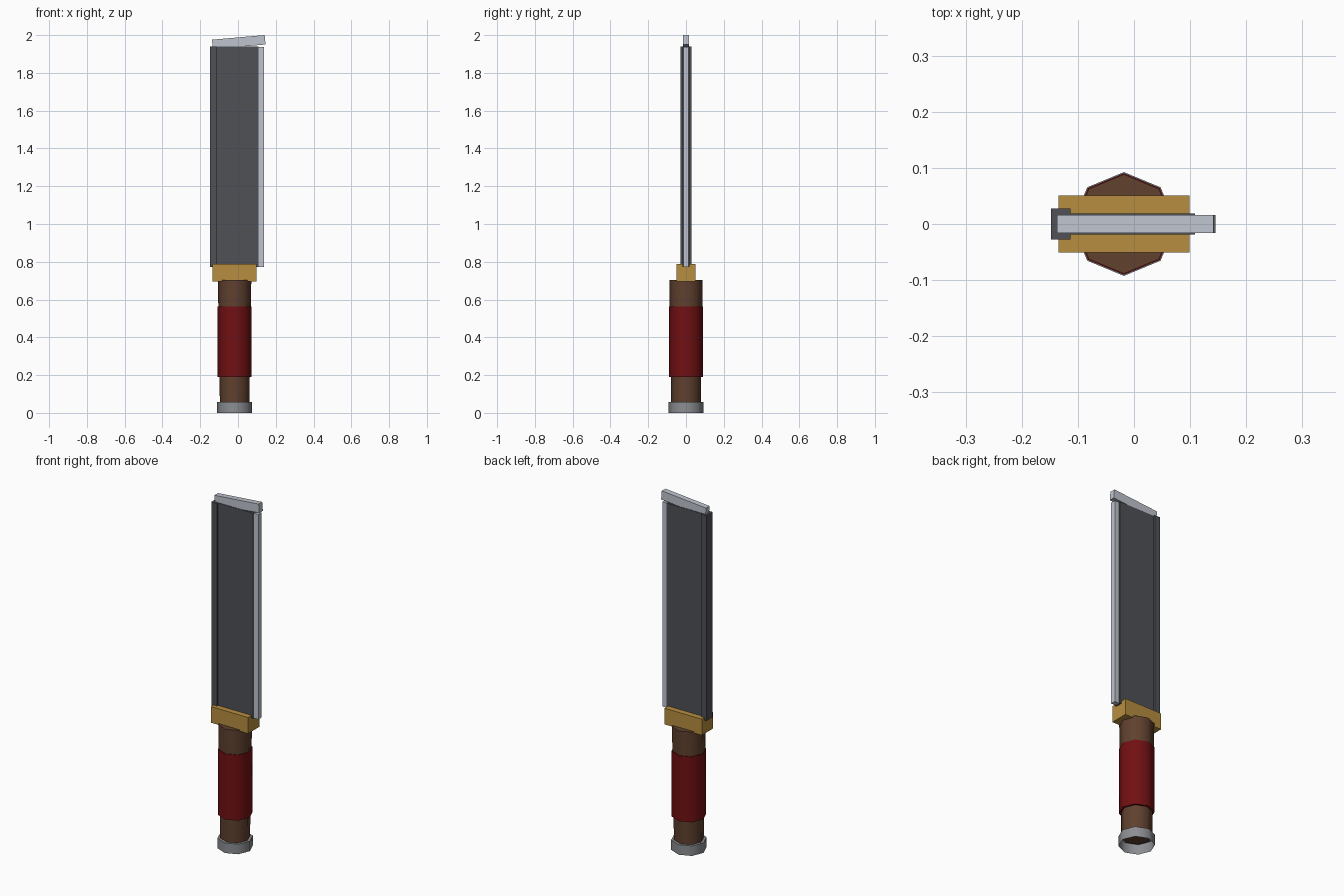
import bpy, bmesh, math
from mathutils import Matrix

if "Cube" in bpy.data.objects:
    bpy.data.objects.remove(bpy.data.objects["Cube"])


def material(name, rgb):
    m = bpy.data.materials.new(name)
    m.diffuse_color = (*rgb, 1)
    m.use_nodes = True
    m.node_tree.nodes["Principled BSDF"].inputs["Base Color"].default_value = m.diffuse_color
    return m


DARK = material("dark steel", (0.078, 0.082, 0.092))
LIGHT = material("light steel", (0.52, 0.55, 0.62))
BRASS = material("brass", (0.47, 0.27, 0.05))
BROWN = material("brown leather", (0.115, 0.052, 0.028))
RED = material("red wrap", (0.165, 0.005, 0.006))
GREY = material("grey metal", (0.26, 0.27, 0.29))

HANDLE_X = -0.018


def finish(name, bm, mat):
    me = bpy.data.meshes.new(name)
    bmesh.ops.recalc_face_normals(bm, faces=bm.faces)
    bm.to_mesh(me)
    bm.free()
    me.materials.append(mat)
    ob = bpy.data.objects.new(name, me)
    bpy.context.collection.objects.link(ob)
    return ob


def box(name, x, y, z, mat, tilt=0):
    """Box from x range, half depth y and z range, tilted about y."""
    bm = bmesh.new()
    bmesh.ops.create_cube(bm, size=1)
    centre = Matrix.Translation((sum(x) / 2, 0, sum(z) / 2))
    size = Matrix.Diagonal((x[1] - x[0], 2 * y, z[1] - z[0], 1))
    bm.transform(centre @ Matrix.Rotation(math.radians(-tilt), 4, 'Y') @ size)
    return finish(name, bm, mat)


def octagon(name, r0, r1, z0, z1, mat, open_bottom=False):
    """Smooth-sided octagonal tube with corners on the axes."""
    bm = bmesh.new()
    rings = [[bm.verts.new((HANDLE_X + r * math.cos(i * math.pi / 4),
                            r * math.sin(i * math.pi / 4), z)) for i in range(8)]
             for r, z in ((r0, z0), (r1, z1))]
    for i in range(8):
        j = (i + 1) % 8
        bm.faces.new((rings[0][i], rings[0][j], rings[1][j], rings[1][i]))
    bm.faces.new(rings[1])
    if not open_bottom:
        bm.faces.new(rings[0][::-1])
    ob = finish(name, bm, mat)
    bpy.ops.object.select_all(action='DESELECT')
    ob.select_set(True)
    bpy.context.view_layer.objects.active = ob
    bpy.ops.object.shade_smooth_by_angle(angle=math.radians(50))
    return ob


# Grip: hollow pommel, tapered handle, wrap
octagon("pommel", 0.0925, 0.0925, 0, 0.057, GREY, open_bottom=True)
octagon("handle", 0.078, 0.0885, 0.05, 0.703, BROWN)
octagon("handle_wrap", 0.0905, 0.0905, 0.19, 0.563, RED)

# Guard
box("guard", (-0.135, 0.099), 0.051, (0.695, 0.787), BRASS)

# Blade: core, thick spine, cutting edge, tilted tip
box("blade", (-0.14, 0.109), 0.019, (0.772, 1.94), DARK)
box("blade_spine", (-0.148, -0.113), 0.028, (0.772, 1.94), DARK)
box("cutting_edge", (0.09, 0.138), 0.014, (0.772, 1.938), LIGHT)
box("blade_tip", (-0.136, 0.144), 0.016, (1.938, 1.988), LIGHT, tilt=5)
